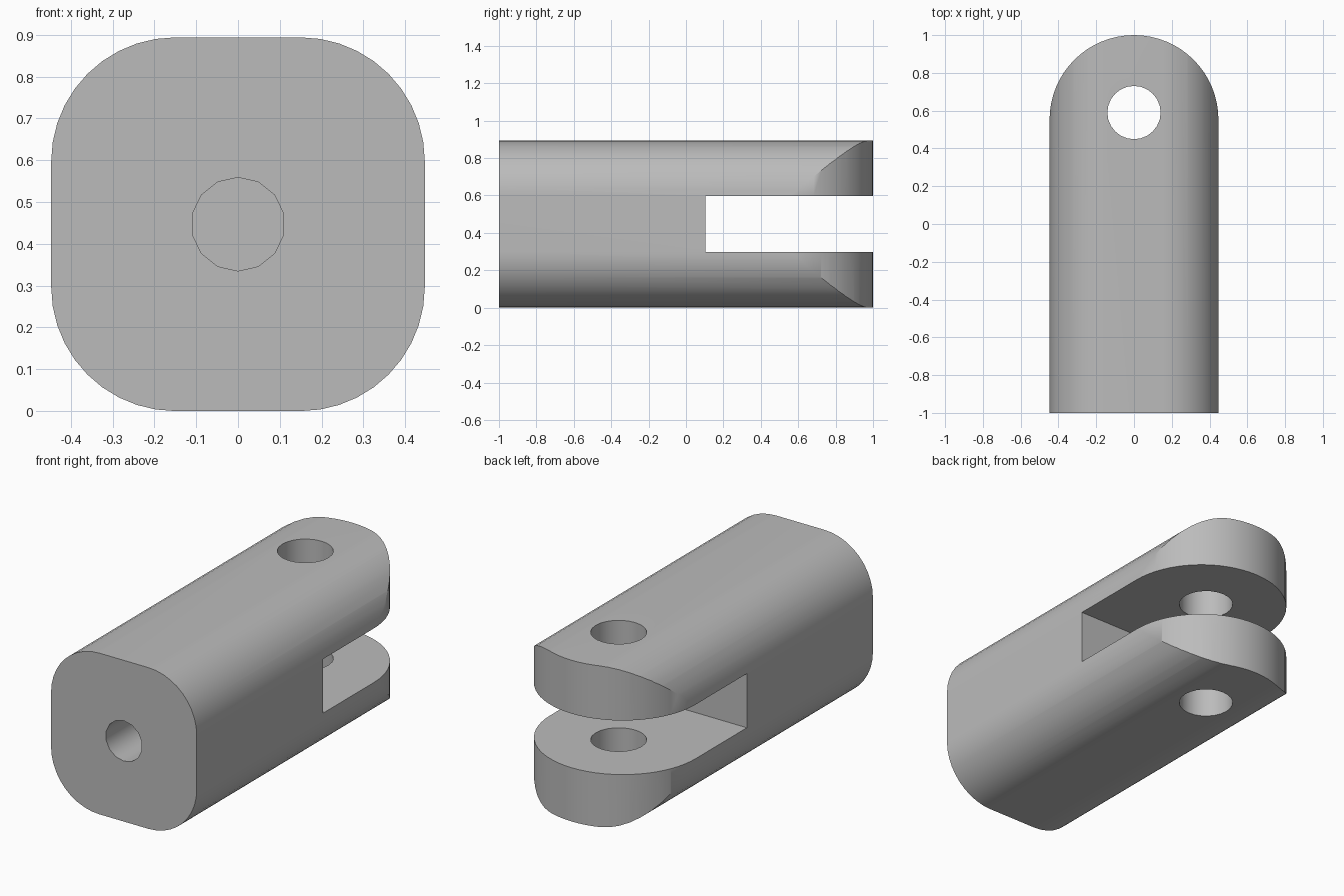
import bpy, bmesh
from math import sin, cos, pi, radians
from mathutils import Matrix, Vector

if "Cube" in bpy.data.objects:
    bpy.data.objects.remove(bpy.data.objects["Cube"])

HALF = 0.447       # half width, also half height
CORNER = 0.297     # radius of the long rounded edges
MID = Vector((0, 0, HALF))

steel = bpy.data.materials.new("grey_steel")
steel.use_nodes = True
steel.diffuse_color = (0.5, 0.5, 0.5, 1)
steel.node_tree.nodes["Principled BSDF"].inputs["Base Color"].default_value = (0.5, 0.5, 0.5, 1)


def arc(cx, cy, r, start, end, steps):
    angles = [start + (end - start) * i / steps for i in range(steps + 1)]
    return [(cx + r * cos(a), cy + r * sin(a)) for a in angles]


def prism(name, outline, low, high, axis):
    """Extrude a 2D outline along y (outline in x, z) or z (outline in x, y)."""
    def place(p, t):
        return Vector((p[0], t, p[1])) if axis == "y" else Vector((p[0], p[1], t))
    bm = bmesh.new()
    face = bm.faces.new([bm.verts.new(place(p, low)) for p in outline])
    moved = bmesh.ops.extrude_face_region(bm, geom=[face])["geom"]
    shift = place((0, 0), high - low)
    bmesh.ops.translate(bm, vec=shift, verts=[v for v in moved if isinstance(v, bmesh.types.BMVert)])
    bmesh.ops.recalc_face_normals(bm, faces=bm.faces)
    mesh = bpy.data.meshes.new(name)
    bm.to_mesh(mesh)
    bm.free()
    mesh.materials.append(steel)
    obj = bpy.data.objects.new(name, mesh)
    bpy.context.collection.objects.link(obj)
    return obj


# Main bar: rounded square section running front to back
inner = HALF - CORNER
section = []
for k, (sx, sz) in enumerate([(1, 1), (-1, 1), (-1, -1), (1, -1)]):
    section += arc(sx * inner, HALF + sz * inner, CORNER, k * pi / 2, (k + 1) * pi / 2, 10)
body = prism("fork_body", section, -1, 1, "y")

# Rounded rear end, seen from above
plan = [(-0.6, -1.2), (0.6, -1.2), (0.6, 1 - HALF)]
plan += arc(0, 1 - HALF, HALF, 0, pi, 32) + [(-0.6, 1 - HALF)]
round_end = prism("round_end_cutter", plan, -0.2, 1.1, "z")

# Slot between the prongs, pin hole through both, blind bore in the front
slot_box = [(-0.6, 0.298), (0.6, 0.298), (0.6, 0.598), (-0.6, 0.598)]
slot = prism("slot_cutter", slot_box, 0.105, 1.2, "y")
pin = prism("pin_hole_cutter", arc(0, 0.59, 0.141, 0, 2 * pi, 24)[:-1], -0.2, 1.1, "z")
bore = prism("bore_cutter", arc(0, HALF, 0.112, pi / 2, 2.5 * pi, 14)[:-1], -1.2, -0.2, "y")

bpy.context.view_layer.objects.active = body
body.select_set(True)
for cutter, operation in [(round_end, "INTERSECT"), (slot, "DIFFERENCE"),
                          (pin, "DIFFERENCE"), (bore, "DIFFERENCE")]:
    mod = body.modifiers.new(cutter.name, "BOOLEAN")
    mod.object, mod.operation, mod.solver = cutter, operation, "EXACT"
    bpy.ops.object.modifier_apply(modifier=mod.name)
    bpy.data.objects.remove(cutter)

# Smooth curved walls, crisp edges
bpy.ops.object.shade_smooth_by_angle(angle=radians(30))
weighted = body.modifiers.new("weighted_normals", "WEIGHTED_NORMAL")
weighted.keep_sharp = True
